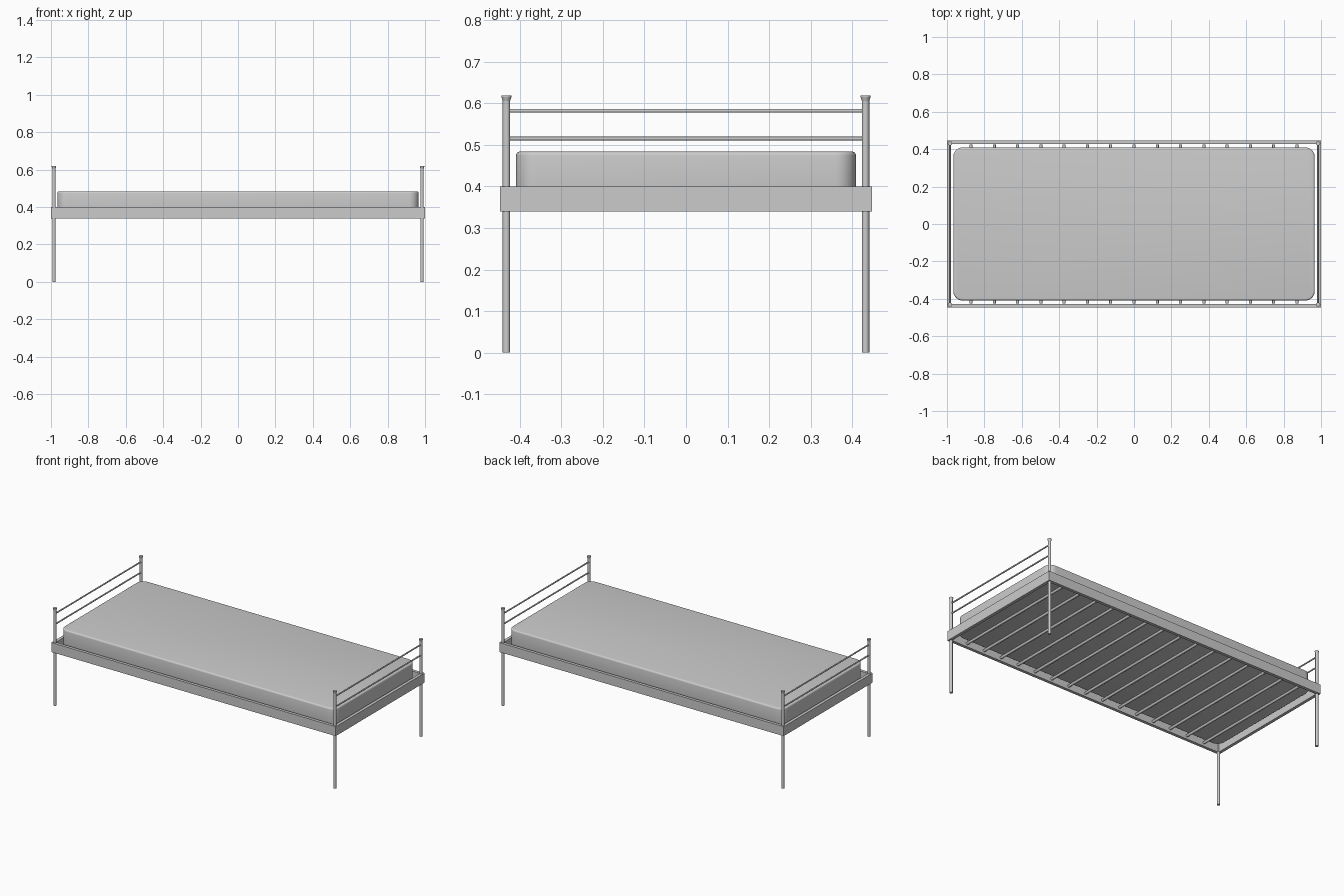
import bpy, bmesh
from mathutils import Vector

if "Cube" in bpy.data.objects:
    bpy.data.objects.remove(bpy.data.objects["Cube"])

grey = bpy.data.materials.new("plain_grey")
grey.use_nodes = True
colour = (0.6, 0.6, 0.6, 1)
grey.diffuse_color = colour
grey.node_tree.nodes["Principled BSDF"].inputs["Base Color"].default_value = colour


def finish(name, bm):
    bmesh.ops.recalc_face_normals(bm, faces=bm.faces)
    mesh = bpy.data.meshes.new(name)
    bm.to_mesh(mesh)
    bm.free()
    mesh.materials.append(grey)
    obj = bpy.data.objects.new(name, mesh)
    bpy.context.collection.objects.link(obj)
    bpy.ops.object.select_all(action="DESELECT")
    obj.select_set(True)
    bpy.context.view_layer.objects.active = obj
    bpy.ops.object.shade_smooth_by_angle(angle=0.7)
    return obj


def rod(name, a, b, r1, r2=None, sides=16):
    a, b = Vector(a), Vector(b)
    bm = bmesh.new()
    bmesh.ops.create_cone(bm, cap_ends=True, segments=sides, radius1=r1,
                          radius2=r2 or r1, depth=(b - a).length)
    turn = Vector((0, 0, 1)).rotation_difference(b - a)
    bmesh.ops.rotate(bm, verts=bm.verts, matrix=turn.to_matrix())
    bmesh.ops.translate(bm, verts=bm.verts, vec=(a + b) / 2)
    return finish(name, bm)


def box_mesh(x, y, z0, z1):
    bm = bmesh.new()
    bmesh.ops.create_cube(bm, size=1)
    bmesh.ops.scale(bm, verts=bm.verts, vec=(2 * x, 2 * y, z1 - z0))
    bmesh.ops.translate(bm, verts=bm.verts, vec=(0, 0, (z0 + z1) / 2))
    return bm


# Rectangular side frame, open in the middle
bm = box_mesh(1.0, 0.447, 0.34, 0.40)
caps = [f for f in bm.faces if abs(f.normal.z) > 0.9]
bmesh.ops.inset_individual(bm, faces=caps, thickness=0.027)
bmesh.ops.bridge_loops(bm, edges=list({e for f in caps for e in f.edges}))
bmesh.ops.delete(bm, geom=caps, context="FACES_ONLY")
finish("side_frame", bm)

# Mattress with rounded corners and softened edges
bm = box_mesh(0.966, 0.409, 0.365, 0.484)
corners = [e for e in bm.edges
           if abs(e.verts[0].co.z - e.verts[1].co.z) > 0.05]
bmesh.ops.bevel(bm, geom=corners, offset=0.05, segments=8, profile=0.5,
                affect="EDGES")
rims = [e for e in bm.edges
        if abs(e.verts[0].co.z - e.verts[1].co.z) < 0.001]
bmesh.ops.bevel(bm, geom=rims, offset=0.01, segments=4, profile=0.5,
                affect="EDGES")
finish("mattress", bm)

# Posts with flared caps, and the rungs between them
px, py = 0.984, 0.432
for sx, end in ((-1, "right"), (1, "left")):
    for sy, side in ((-1, "front"), (1, "back")):
        x, y = sx * px, sy * py
        rod(f"{side}_{end}_post", (x, y, 0), (x, y, 0.61), 0.009)
        rod(f"{side}_{end}_cap_flare", (x, y, 0.606), (x, y, 0.615), 0.009, 0.012)
        rod(f"{side}_{end}_cap_top", (x, y, 0.615), (x, y, 0.619), 0.012)
    for z, level in ((0.515, "lower"), (0.582, "upper")):
        rod(f"{end}_{level}_rung", (sx * px, -py, z), (sx * px, py, z), 0.0045)

# Cross slats under the mattress
for i in range(15):
    x = (i - 7) * 0.1245
    rod(f"slat_{i + 1}", (x, -0.425, 0.359), (x, 0.425, 0.359), 0.008)
